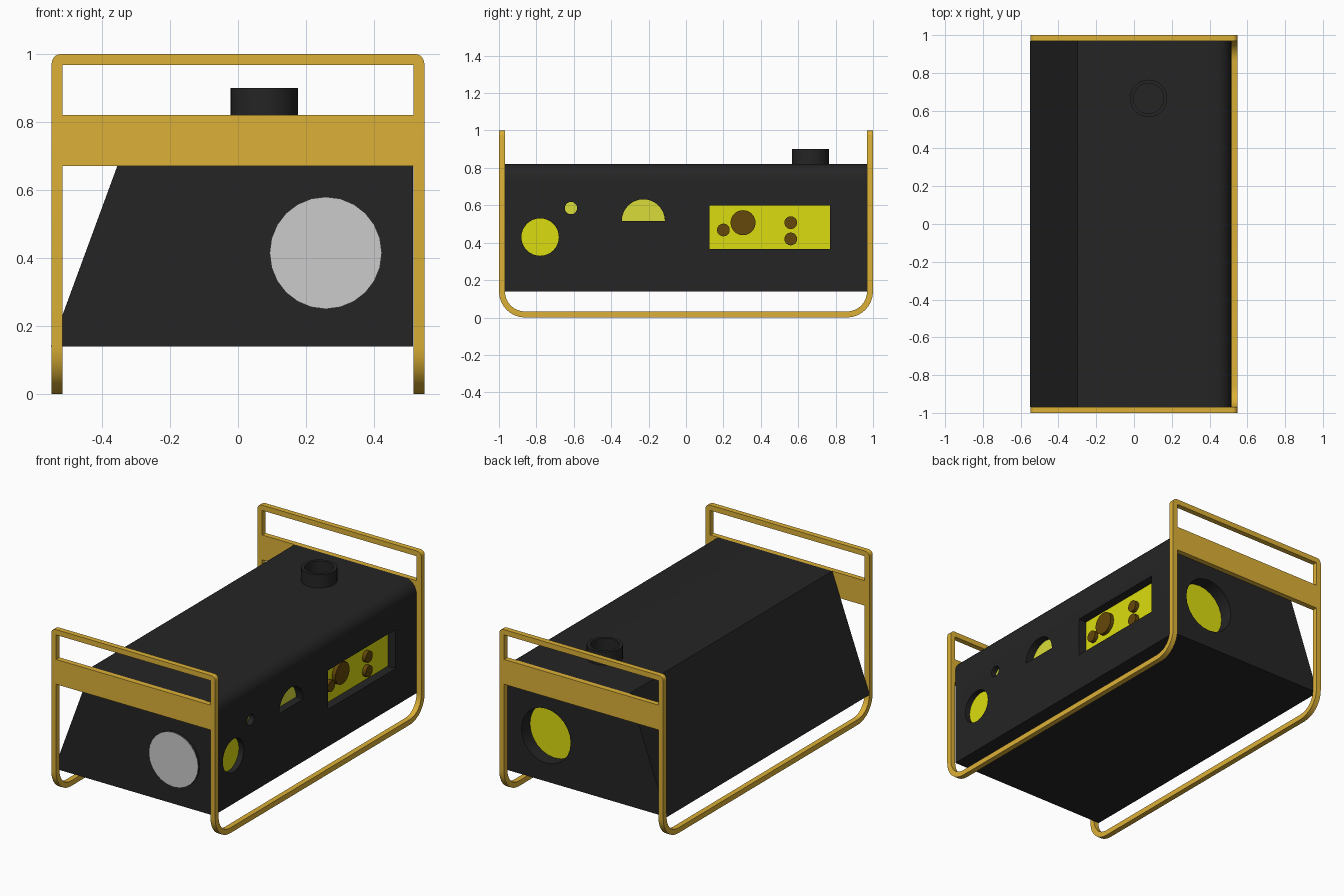
import bpy, bmesh
from math import sin, cos, pi

if "Cube" in bpy.data.objects:
    bpy.data.objects.remove(bpy.data.objects["Cube"])


def material(name, rgb):
    m = bpy.data.materials.new(name)
    m.diffuse_color = (*rgb, 1)
    m.use_nodes = True
    m.node_tree.nodes["Principled BSDF"].inputs["Base Color"].default_value = m.diffuse_color
    return m


BLACK = material("black_case", (0.018, 0.018, 0.018))
GOLD = material("frame_yellow", (0.72, 0.44, 0.038))
YELLOW = material("bright_yellow", (0.72, 0.72, 0.005))
PALE = material("pale_yellow", (0.70, 0.72, 0.04))
BROWN = material("brown_dial", (0.13, 0.065, 0.003))


def arc(cx, cy, r, a0, a1, n):
    return [(cx + r * cos(a0 + (a1 - a0) * i / n), cy + r * sin(a0 + (a1 - a0) * i / n))
            for i in range(n + 1)]


def circle(cx, cy, r, n=32):
    return arc(cx, cy, r, 0, 2 * pi, n)[:-1]


def rect(a0, b0, a1, b1):
    return [(a0, b0), (a1, b0), (a1, b1), (a0, b1)]


def prism(name, pts, axis, lo, hi, mat=None):
    """Extrude a 2D outline along an axis from lo to hi."""
    place = {'x': lambda a, b, t: (t, a, b),
             'y': lambda a, b, t: (a, t, b),
             'z': lambda a, b, t: (a, b, t)}[axis]
    bm = bmesh.new()
    low, high = ([bm.verts.new(place(a, b, t)) for a, b in pts] for t in (lo, hi))
    bm.faces.new(low)
    bm.faces.new(high)
    for i in range(len(pts)):
        j = (i + 1) % len(pts)
        bm.faces.new((low[i], low[j], high[j], high[i]))
    bmesh.ops.recalc_face_normals(bm, faces=bm.faces)
    me = bpy.data.meshes.new(name)
    bm.to_mesh(me)
    bm.free()
    ob = bpy.data.objects.new(name, me)
    bpy.context.collection.objects.link(ob)
    if mat:
        me.materials.append(mat)
    return ob


def select(ob):
    bpy.ops.object.select_all(action='DESELECT')
    ob.select_set(True)
    bpy.context.view_layer.objects.active = ob


def smooth(ob):
    select(ob)
    bpy.ops.object.shade_smooth_by_angle(angle=0.5)


def cut(ob, cutters):
    select(ob)
    for c in cutters:
        c.hide_render = True
        mod = ob.modifiers.new("cut", 'BOOLEAN')
        mod.operation, mod.solver, mod.object = 'DIFFERENCE', 'EXACT', c
        bpy.ops.object.modifier_apply(modifier=mod.name)
        bpy.data.objects.remove(c)


W, T, R = 0.548, 0.032, 0.14   # frame half width, bar thickness, foot radius

# frame: U-shaped sheet with rounded top corners, windows cut out
outer = ([(-1, 1)] + arc(-1 + R, R, R, pi, 1.5 * pi, 8)
         + arc(1 - R, R, R, 1.5 * pi, 2 * pi, 8) + [(1, 1)])
inner = ([(1 - T, 1)] + arc(1 - R, R, R - T, 2 * pi, 1.5 * pi, 8)
         + arc(-1 + R, R, R - T, 1.5 * pi, pi, 8) + [(-1 + T, 1)])
frame = prism("carry_frame", outer + inner, 'x', -W, W, GOLD)
bm = bmesh.new()
bm.from_mesh(frame.data)
corners = [e for e in bm.edges
           if all(v.co.z > 0.99 and abs(v.co.x) > W - 0.01 for v in e.verts)
           and e.verts[0].co.x * e.verts[1].co.x > 0]
bmesh.ops.bevel(bm, geom=corners, offset=0.028, segments=5, profile=0.5, affect='EDGES')
bm.to_mesh(frame.data)
bm.free()
w = W - T
cut(frame, [prism("handle_cutter", rect(-w, 0.82, w, 1 - T), 'y', -1.2, 1.2),
            prism("base_cutter", rect(-w, -0.1, w, 0.67), 'y', -1.2, 1.2)])
smooth(frame)

# case: sloped on one side, rounded upper edge on the control side
SIDE, END = 0.515, 0.968
case = prism("case", [(-0.55, 0.14), (SIDE, 0.14)]
             + arc(SIDE - 0.08, 0.74, 0.08, 0, pi / 2, 8) + [(-0.30, 0.82)],
             'y', -END, END, BLACK)

# recesses on the control side: outline, depth, floor colour
recesses = {
    "fuel_port": (circle(-0.78, 0.43, 0.1), 0.035, YELLOW),
    "small_port": (circle(-0.615, 0.585, 0.033, 20), 0.035, PALE),
    "gauge": (arc(-0.228, 0.517, 0.115, 0, pi, 16), 0.05, PALE),
    "control_panel": (rect(0.125, 0.365, 0.77, 0.6), 0.055, YELLOW),
}
cutters = []
for name, (pts, depth, mat) in recesses.items():
    cutters.append(prism(name + "_cutter", pts, 'x', SIDE - depth, SIDE + 0.1, BLACK))
    prism(name + "_floor", pts, 'x', SIDE - depth - 0.01, SIDE - depth + 0.002, mat)

# round vent recessed in the back end
vent = circle(0.258, 0.415, 0.165, 24)
cutters.append(prism("vent_cutter", vent, 'y', END - 0.085, END + 0.1, BLACK))
prism("back_vent_floor", vent, 'y', END - 0.095, END - 0.083, YELLOW)
cut(case, cutters)
smooth(case)

# round cover on the front end, dark rim with a grey face
smooth(prism("front_cover_rim", vent, 'y', -END - 0.014, -END + 0.01, BLACK))
prism("front_cover_face", vent, 'y', -END - 0.017, -END - 0.0145)

# dials on the control panel
for i, (y, z, r) in enumerate([(0.20, 0.468, 0.034), (0.305, 0.507, 0.067),
                               (0.56, 0.507, 0.034), (0.56, 0.42, 0.034)]):
    smooth(prism(f"dial_{i + 1}", circle(y, z, r, 24), 'x', SIDE - 0.056, SIDE - 0.03, BROWN))

# hollow filler neck on top
neck = prism("filler_neck", circle(0.077, 0.665, 0.099), 'z', 0.80, 0.90, BLACK)
cut(neck, [prism("neck_cutter", circle(0.077, 0.665, 0.08), 'z', 0.825, 1.0, BLACK)])
smooth(neck)
